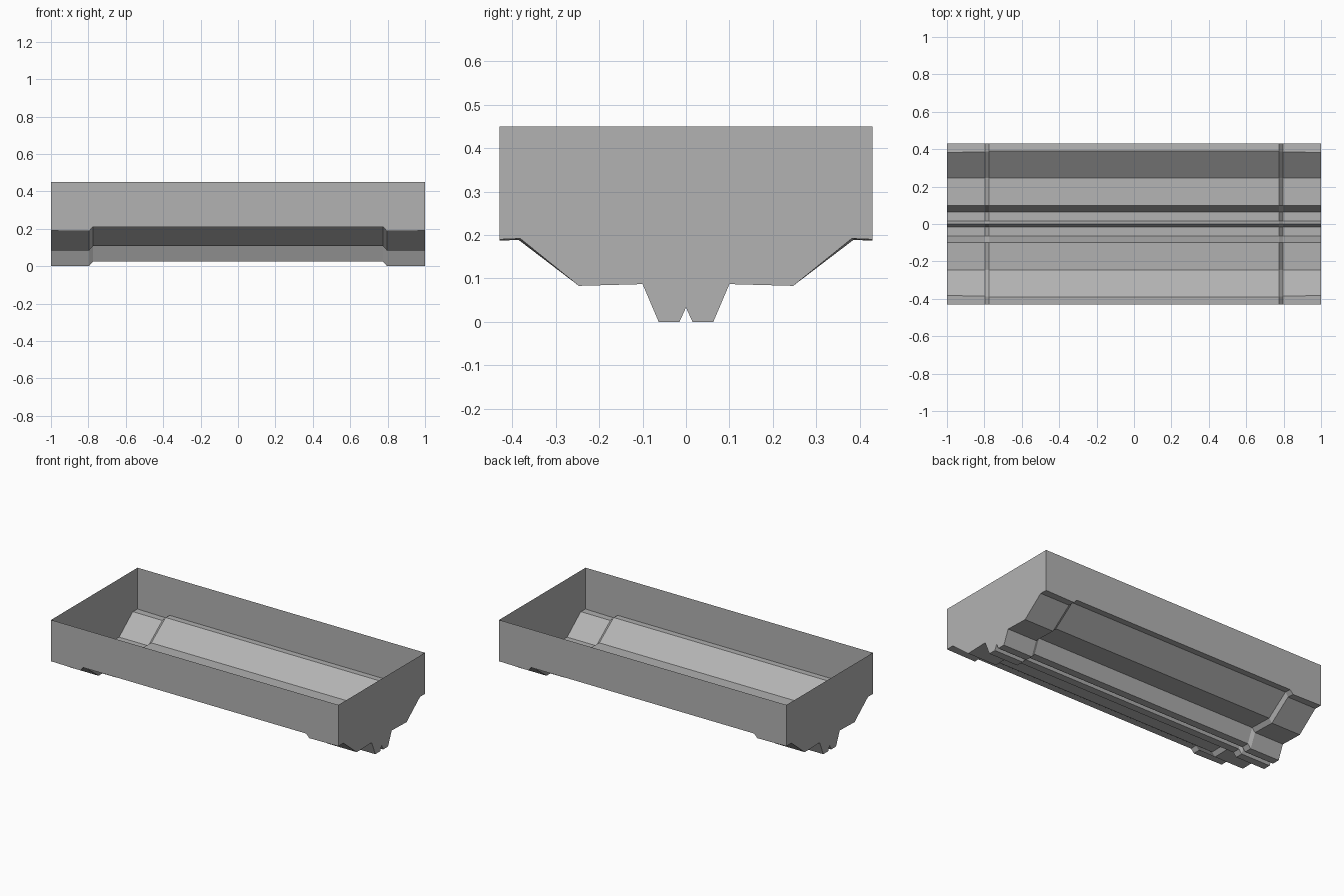
import bpy, bmesh

if "Cube" in bpy.data.objects:
    bpy.data.objects.remove(bpy.data.objects["Cube"])

TOP, HALF_W = 0.45, 0.43

# half cross-section of the stepped underside: rim edge in to the centre groove
HALF = [(HALF_W, 0.190), (0.382, 0.192), (0.247, 0.083), (0.10, 0.087),
        (0.063, 0.0), (0.015, 0.0), (0.0, 0.033)]

# stations along the length: (x, lift of the underside, widening, drop of the slope top)
STATIONS = [(-1, 0, 0, 0), (-0.797, 0, 0.004, 0.003), (-0.776, 0.024, 0.007, 0.004),
            (0.776, 0.024, 0.007, 0.004), (0.797, 0, 0.004, 0.003), (1, 0, 0, 0)]


def section(lift, widen, drop):
    half = [(HALF_W, TOP)]
    for i, (y, z) in enumerate(HALF):
        half.append((y + (widen if i == 1 else 0), z + lift - (drop if i < 2 else 0)))
    return half + [(-y, z) for y, z in reversed(half[:-1])]


# open-topped tray: loft the sections, then close both ends
bm = bmesh.new()
rings = [[bm.verts.new((x, y, z)) for y, z in section(*shape)]
         for x, *shape in STATIONS]
for a, b in zip(rings, rings[1:]):
    for i in range(len(a) - 1):
        bm.faces.new((a[i], a[i + 1], b[i + 1], b[i]))
bm.faces.new(rings[0])
bm.faces.new(rings[-1][::-1])
bmesh.ops.recalc_face_normals(bm, faces=bm.faces)

mesh = bpy.data.meshes.new("tray_shell")
bm.to_mesh(mesh)
bm.free()
tray = bpy.data.objects.new("tray_shell", mesh)
bpy.context.collection.objects.link(tray)

# darker grey finish
grey = bpy.data.materials.new("dark_grey")
grey.diffuse_color = (0.45, 0.45, 0.45, 1)
grey.use_nodes = True
grey.node_tree.nodes["Principled BSDF"].inputs["Base Color"].default_value = grey.diffuse_color
mesh.materials.append(grey)
